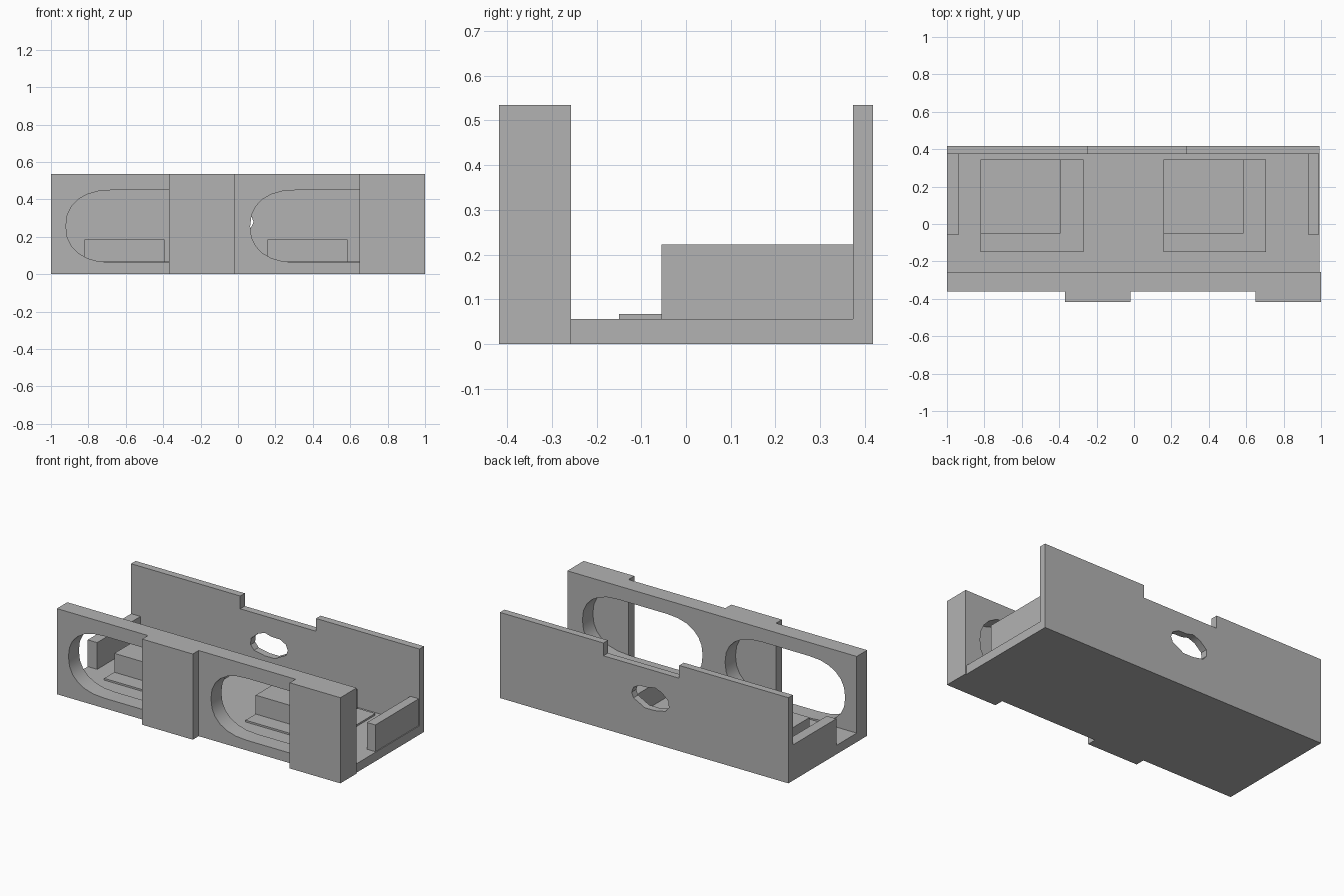
import bpy, bmesh, math

cube = bpy.data.objects.get("Cube")
if cube:
    bpy.data.objects.remove(cube, do_unlink=True)

grey = bpy.data.materials.new("plain_grey")
grey.use_nodes = True
colour = (0.45, 0.45, 0.45, 1)
grey.diffuse_color = colour
grey.node_tree.nodes["Principled BSDF"].inputs["Base Color"].default_value = colour


def box(name, x, y, z):
    """Box from (low, high) ranges on each axis."""
    mesh = bpy.data.meshes.new(name)
    bm = bmesh.new()
    bmesh.ops.create_cube(bm, size=1)
    for v in bm.verts:
        v.co = [r[0] if c < 0 else r[1] for c, r in zip(v.co, (x, y, z))]
    bm.to_mesh(mesh)
    bm.free()
    mesh.materials.append(grey)
    obj = bpy.data.objects.new(name, mesh)
    bpy.context.collection.objects.link(obj)
    return obj


def pierced_wall(name, outlines, y):
    """Upright plate: first outline is the rim, the others are holes."""
    curve = bpy.data.curves.new(name, "CURVE")
    curve.dimensions = "2D"
    curve.fill_mode = "BOTH"
    curve.extrude = (y[1] - y[0]) / 2
    for points in outlines:
        spline = curve.splines.new("POLY")
        spline.points.add(len(points) - 1)
        for p, (px, pz) in zip(spline.points, points):
            p.co = (px, pz, 0, 1)
        spline.use_cyclic_u = True
    obj = bpy.data.objects.new(name, curve)
    obj.location.y = (y[0] + y[1]) / 2
    obj.rotation_euler.x = math.pi / 2
    bpy.context.collection.objects.link(obj)
    bpy.ops.object.select_all(action="DESELECT")
    obj.select_set(True)
    bpy.context.view_layer.objects.active = obj
    bpy.ops.object.convert(target="MESH")
    obj = bpy.context.view_layer.objects.active
    obj.name = name
    bm = bmesh.new()
    bm.from_mesh(obj.data)
    bmesh.ops.remove_doubles(bm, verts=bm.verts, dist=0.0001)
    bmesh.ops.recalc_face_normals(bm, faces=bm.faces)
    bm.to_mesh(obj.data)
    bm.free()
    obj.data.materials.clear()
    obj.data.materials.append(grey)
    bpy.ops.object.shade_smooth_by_angle(angle=math.radians(35))
    return obj


def window(left, right, low, high, end=0.25, power=2.3, steps=12):
    """Long opening with softly rounded ends."""
    mid, half = (low + high) / 2, (high - low) / 2
    points = []
    for cx, start in ((right - end, -90), (left + end, 90)):
        for i in range(steps + 1):
            a = math.radians(start + 180 * i / steps)
            c, s = math.cos(a), math.sin(a)
            points.append((cx + math.copysign(abs(c) ** (2 / power), c) * end,
                           mid + math.copysign(abs(s) ** (2 / power), s) * half))
    return points


TOP, FLOOR, END = 0.535, 0.056, 0.993
BACK, FRONT = 0.418, -0.36

# Floor
box("floor", (-1, END), (-0.257, BACK), (0, FLOOR))

# Front wall with two long windows
rim = [(-1, 0), (1, 0), (1, TOP), (-1, TOP)]
pierced_wall("front_wall",
             [rim, window(-0.92, -0.09, 0.063, 0.45), window(0.065, 0.896, 0.063, 0.45)],
             (FRONT, -0.257))

# Raised panels that cover part of each window
for side, x in (("right", (-0.37, -0.02)), ("left", (0.65, 1))):
    box(side + "_front_panel", x, (-0.418, FRONT), (0, TOP))

# Back wall with a notched top and an irregular opening
notch = TOP - 0.08
rim = [(-1, 0), (END, 0), (END, TOP), (0.278, TOP), (0.278, notch),
       (-0.246, notch), (-0.246, TOP), (-1, TOP)]
opening = [(0.083, 0.28), (0.07, 0.248), (0.035, 0.23), (-0.007, 0.207),
           (-0.076, 0.207), (-0.15, 0.222), (-0.174, 0.25), (-0.172, 0.29),
           (-0.125, 0.332), (-0.076, 0.35), (-0.03, 0.338), (0.028, 0.337),
           (0.07, 0.315)]
pierced_wall("back_wall", [rim, opening], (0.373, BACK))

# End rails
for side, x in (("right", (-1, -0.935)), ("left", (0.93, 0.988))):
    box(side + "_end_rail", x, (-0.055, 0.373), (FLOOR, 0.223))

# Blocks standing on thin pads
for side, x in (("right", -0.82), ("left", 0.157)):
    box(side + "_pad", (x, x + 0.55), (-0.15, 0.345), (FLOOR, 0.067))
    box(side + "_block", (x, x + 0.428), (-0.05, 0.345), (FLOOR, 0.185))
